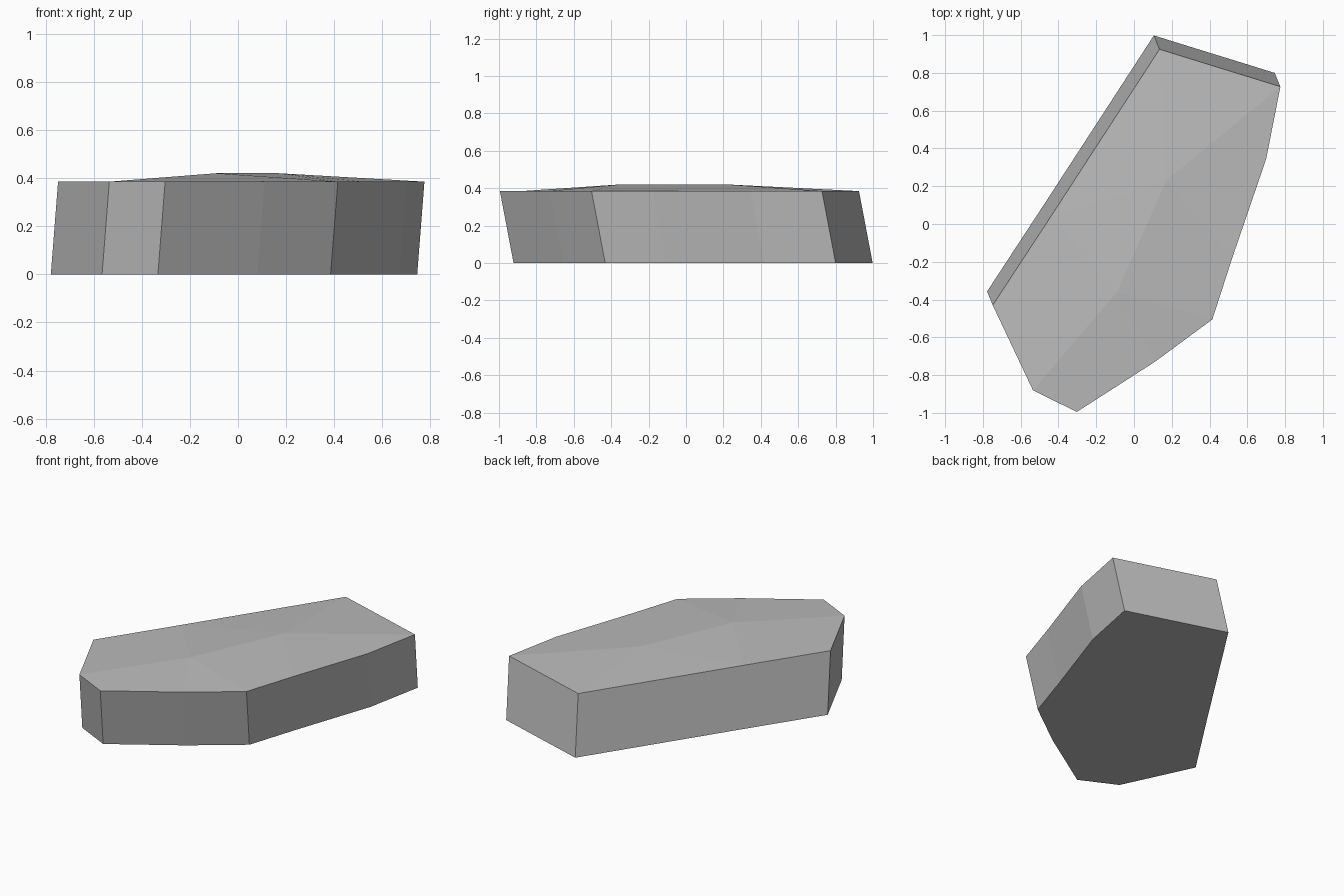
import bpy
import bmesh
from mathutils import Vector

cube = bpy.data.objects.get("Cube")
if cube:
    bpy.data.objects.remove(cube, do_unlink=True)

RIM, CROWN = 0.385, 0.42
LEAN = Vector((-0.03, 0.073, -RIM))  # rim to base

# Rim outline, clockwise from the back corner
outline = {
    "back": (0.135, 0.925), "back_left": (0.775, 0.727), "left_a": (0.7, 0.345),
    "left_b": (0.52, -0.18), "left_c": (0.415, -0.505), "front_a": (0.11, -0.73),
    "front_b": (-0.303, -0.995), "front_c": (-0.535, -0.88),
    "right_a": (-0.748, -0.43), "right_b": (-0.44, 0.04),
}
ridge = {"ridge_back": (0.17, 0.23), "ridge_front": (-0.09, -0.36)}

# Facets of the shallow crown
crown = [
    "back back_left ridge_back", "back_left left_a left_b ridge_back",
    "ridge_back left_b left_c", "ridge_back left_c ridge_front",
    "left_c front_a ridge_front", "front_a front_b front_c ridge_front",
    "front_c right_a right_b ridge_front",
    "right_b ridge_back ridge_front", "right_b back ridge_back",
]

bm = bmesh.new()
top = {n: bm.verts.new((*p, RIM)) for n, p in outline.items()}
base = [bm.verts.new(v.co + LEAN) for v in top.values()]
rim = list(top.values())
top.update({n: bm.verts.new((*p, CROWN)) for n, p in ridge.items()})

for facet in crown:
    bm.faces.new([top[n] for n in facet.split()])

# Leaning sides and flat base
for i in range(len(rim)):
    j = (i + 1) % len(rim)
    bm.faces.new((rim[i], rim[j], base[j], base[i]))
bm.faces.new(base)
bmesh.ops.recalc_face_normals(bm, faces=bm.faces[:])

mesh = bpy.data.meshes.new("stone_slab")
bm.to_mesh(mesh)
bm.free()

# Plain grey stone
grey = bpy.data.materials.new("stone_grey")
grey.use_nodes = True
colour = (0.5, 0.5, 0.5, 1)
grey.diffuse_color = colour
grey.node_tree.nodes["Principled BSDF"].inputs["Base Color"].default_value = colour
mesh.materials.append(grey)

slab = bpy.data.objects.new("stone_slab", mesh)
bpy.context.collection.objects.link(slab)
